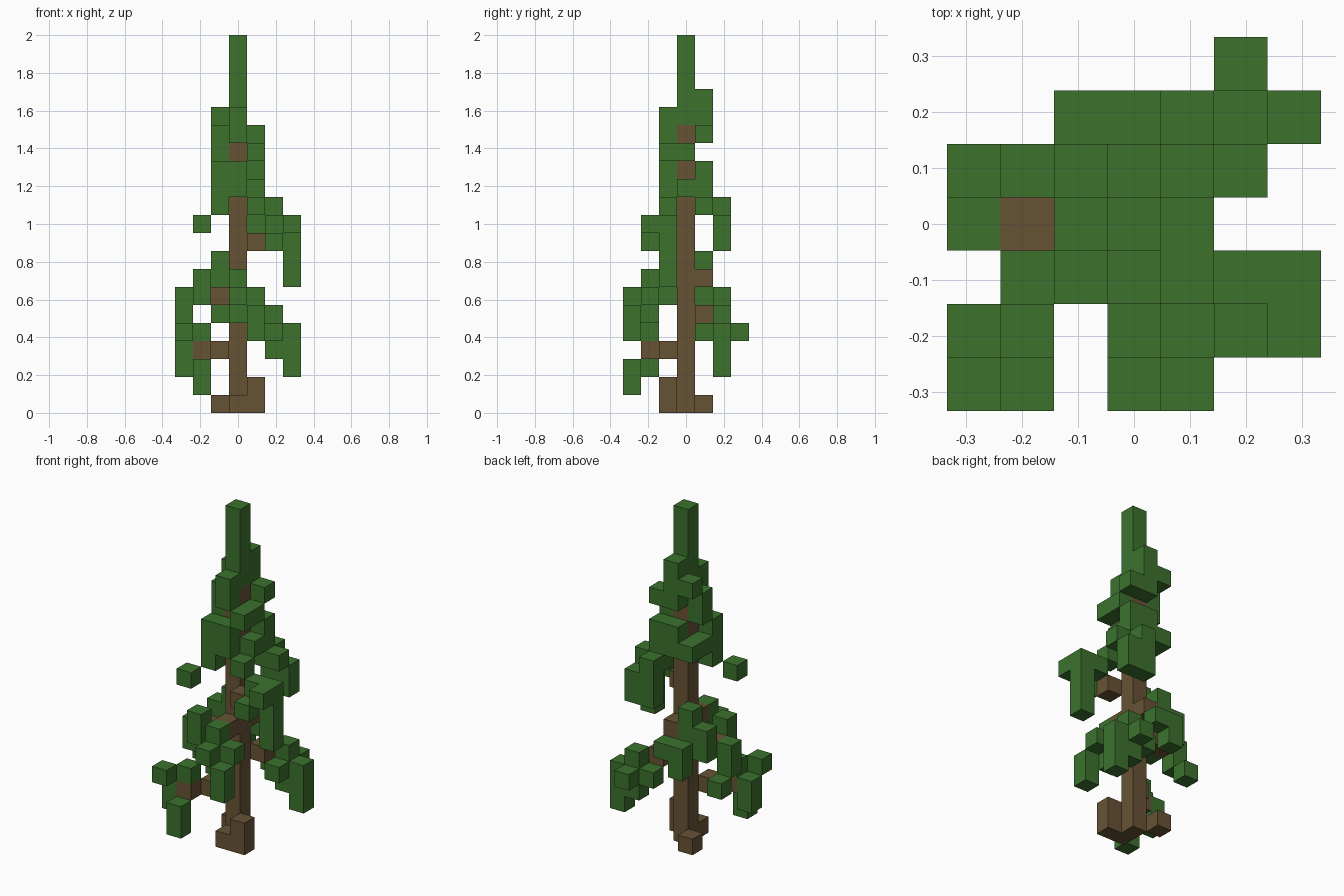
import bpy, bmesh
from mathutils import Vector, Matrix

cube = bpy.data.objects.get("Cube")
if cube:
    bpy.data.objects.remove(cube)

UNIT = 2 / 21  # edge of one block; the tree is 21 blocks tall


def make_material(name, rgb):
    mat = bpy.data.materials.new(name)
    mat.use_nodes = True
    mat.diffuse_color = (*rgb, 1)
    for node in mat.node_tree.nodes:
        if node.type == 'BSDF_PRINCIPLED':
            node.inputs["Base Color"].default_value = (*rgb, 1)
            node.inputs["Roughness"].default_value = 0.9
    return mat


bark = make_material("bark_brown", (0.136, 0.086, 0.036))
needles = make_material("needle_green", (0.045, 0.168, 0.027))

AXES = [Vector(v) for v in ((1, 0, 0), (0, 1, 0), (0, 0, 1))]


def build_blocks(name, mat, columns):
    """Columns are (x, y, lowest block, height); only outer faces are made."""
    cells = {(x, y, z + i) for x, y, z, tall in columns for i in range(tall)}
    bm = bmesh.new()
    for cell in sorted(cells):
        centre = Vector(cell) + AXES[2] / 2
        for a in range(3):
            for sign in (1, -1):
                out = AXES[a] * sign
                if tuple(int(c) for c in Vector(cell) + out) in cells:
                    continue
                u, v = AXES[(a + 1) % 3] / 2, AXES[(a + 2) % 3] / 2 * sign
                mid = centre + out / 2
                ring = (mid - u - v, mid + u - v, mid + u + v, mid - u + v)
                bm.faces.new([bm.verts.new(p * UNIT) for p in ring])
    bmesh.ops.remove_doubles(bm, verts=bm.verts, dist=UNIT / 100)
    bmesh.ops.dissolve_limit(bm, angle_limit=0.01, verts=bm.verts, edges=bm.edges)
    mesh = bpy.data.meshes.new(name)
    bm.to_mesh(mesh)
    bm.free()
    mesh.materials.append(mat)
    obj = bpy.data.objects.new(name, mesh)
    bpy.context.collection.objects.link(obj)
    return obj


# Woody parts
build_blocks("trunk", bark, [(0, 0, 0, 16)])
build_blocks("roots", bark, [(0, -1, 0, 1), (1, -1, 0, 2), (-1, 1, 0, 1)])
build_blocks("low_branch", bark, [(-1, -1, 3, 1), (-2, -2, 3, 1)])
build_blocks("back_left_branch", bark, [(1, 1, 5, 1)])
build_blocks("right_branch", bark, [(-1, 0, 6, 1), (-2, 0, 6, 1)])
build_blocks("front_branch", bark, [(0, -1, 7, 1)])
build_blocks("back_branch", bark, [(0, 1, 7, 1)])
build_blocks("high_branch", bark, [(1, -1, 9, 1)])

# Tree tip and the foliage close to it
build_blocks("tip", needles, [(0, 0, 16, 5)])
build_blocks("top_foliage", needles, [
    (0, 1, 15, 3), (1, 1, 15, 1), (-1, 1, 16, 1),
    (0, -1, 15, 2), (-1, 0, 14, 2), (1, -1, 14, 1), (1, 0, 14, 1)])

# Upper skirt of foliage
build_blocks("upper_foliage", needles, [
    (-1, -1, 11, 3), (0, -1, 12, 2), (1, 1, 11, 3), (0, 1, 12, 2),
    (-1, 0, 12, 1), (-1, 1, 12, 1), (1, 0, 12, 1), (1, -1, 11, 1)])
build_blocks("upper_back_left_foliage", needles, [
    (2, 1, 11, 1), (1, 2, 9, 3), (2, 2, 9, 2)])
build_blocks("upper_front_left_foliage", needles, [
    (2, -1, 10, 1), (2, -2, 9, 1), (3, -2, 10, 1), (3, -1, 7, 4)])
build_blocks("stray_foliage", needles, [(-2, -2, 10, 1)])

# Middle clusters of foliage
build_blocks("front_foliage", needles, [
    (0, -2, 5, 3), (0, -3, 6, 1), (1, -2, 6, 1), (1, -3, 4, 2)])
build_blocks("back_foliage", needles, [
    (0, 2, 6, 1), (-1, 2, 5, 2), (-1, 1, 7, 2)])
build_blocks("right_foliage", needles, [
    (-2, -1, 6, 2), (-2, 1, 6, 2), (-3, 0, 5, 2), (-3, 1, 4, 1)])

# Low clusters of foliage
build_blocks("low_back_left_foliage", needles, [
    (2, 2, 3, 3), (2, 1, 4, 1), (1, 2, 4, 1), (2, 3, 4, 1), (3, 2, 2, 3)])
build_blocks("low_front_right_foliage", needles, [
    (-2, -2, 4, 1), (-3, -3, 4, 1), (-3, -2, 2, 2), (-2, -3, 1, 2)])
